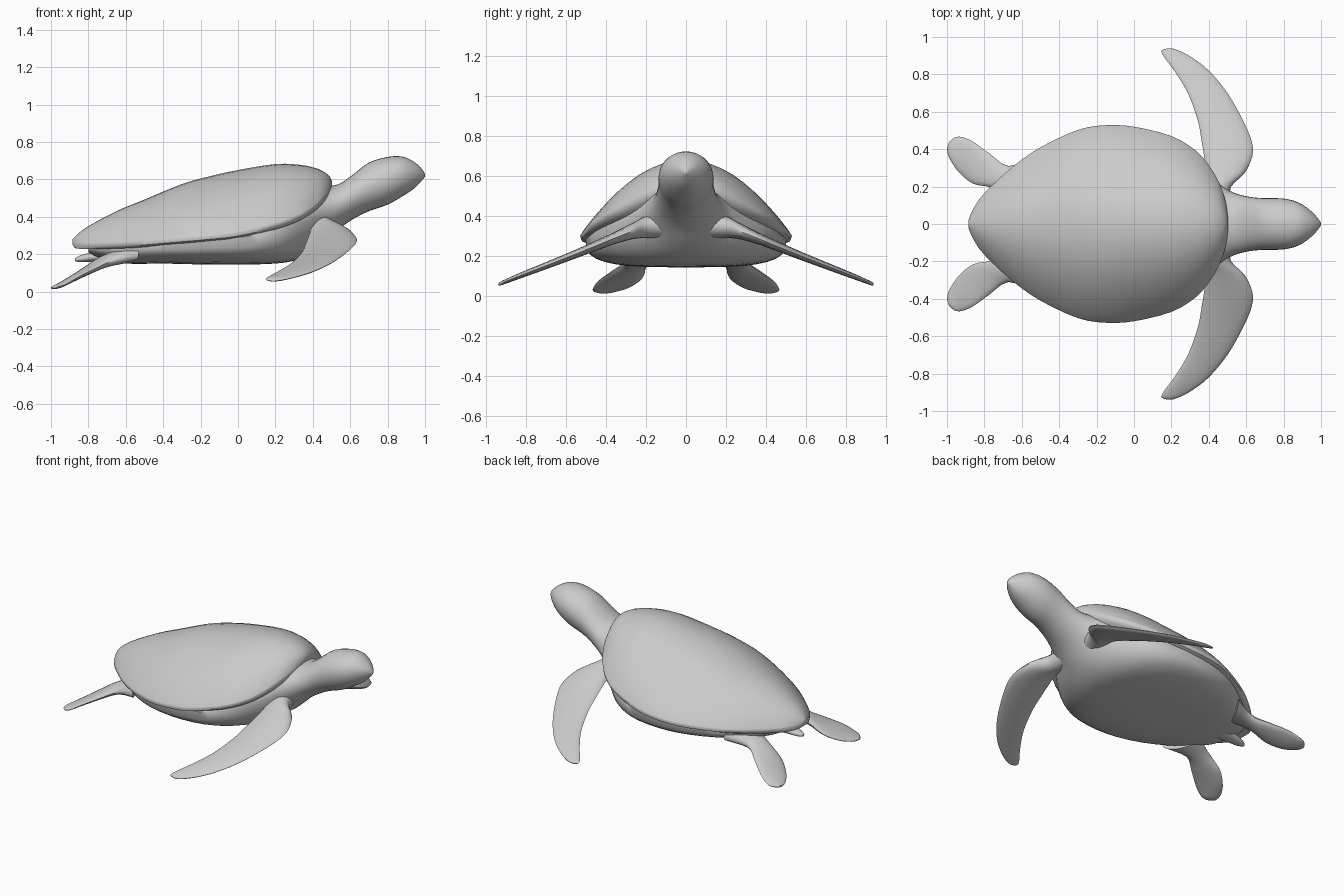
import bpy, bmesh, math
from mathutils import Vector

if "Cube" in bpy.data.objects:
    bpy.data.objects.remove(bpy.data.objects["Cube"])


def dense(rows, n):
    """Catmull-Rom interpolation through a table of section rows."""
    out = []
    last = len(rows) - 1
    for i in range(last):
        p0, p1 = rows[max(i - 1, 0)], rows[i]
        p2, p3 = rows[i + 1], rows[min(i + 2, last)]
        for k in range(n):
            t = k / n
            out.append([0.5 * (2 * b + (c - a) * t + (2 * a - 5 * b + 4 * c - d) * t * t
                               + (3 * b - a - 3 * c + d) * t ** 3)
                        for a, b, c, d in zip(p0, p1, p2, p3)])
    return out + [list(rows[-1])]


def loft(name, rings, mirror=False, angle=50):
    """Skin a list of point rings into a closed smooth object."""
    bm = bmesh.new()
    vs = [[bm.verts.new(p) for p in r] for r in rings]
    n = len(vs[0])
    for a, b in zip(vs, vs[1:]):
        for i in range(n):
            j = (i + 1) % n
            bm.faces.new((a[i], a[j], b[j], b[i]))
    bm.faces.new(vs[0])
    bm.faces.new(vs[-1])
    bmesh.ops.recalc_face_normals(bm, faces=bm.faces)
    me = bpy.data.meshes.new(name)
    bm.to_mesh(me)
    bm.free()
    ob = bpy.data.objects.new(name, me)
    bpy.context.collection.objects.link(ob)
    if mirror:
        ob.modifiers.new("mirror", 'MIRROR').use_axis = (False, True, False)
    bpy.ops.object.select_all(action='DESELECT')
    ob.select_set(True)
    bpy.context.view_layer.objects.active = ob
    bpy.ops.object.shade_smooth_by_angle(angle=math.radians(angle))
    return ob


# Carapace: x, half width, rim height, crest height
shell_rows = [(-.885, .02, .262, .28), (-.86, .08, .26, .305), (-.8, .165, .257, .35),
              (-.65, .305, .26, .43), (-.5, .41, .268, .492), (-.3, .503, .285, .575),
              (-.15, .528, .298, .617), (0, .52, .315, .65), (.2, .47, .362, .682),
              (.33, .392, .41, .678), (.41, .30, .46, .662), (.46, .21, .51, .64),
              (.49, .12, .545, .615), (.502, .04, .57, .592)]


def shell_ring(x, w, rim, top):
    pts = []
    for k in range(25):
        t = math.pi * (k / 24 - 0.5)
        c = max(math.cos(t), 0)
        pts.append((x, w * math.sin(t), rim + (top - rim) * c ** 1.85))
    lip = min(.03, w * .5)
    for f, d in ((.99, .6), (.93, 1), (.5, 1), (-.5, 1), (-.93, 1), (-.99, .6)):
        pts.append((x, w * f, rim - lip * d))
    return pts


loft("shell", [shell_ring(*r) for r in dense(shell_rows, 3)])

# Body, neck and head: x, half width, bottom, middle, top, squareness of belly
body_rows = [(-.8, .10, .21, .235, .26, 2), (-.74, .20, .18, .23, .26, 2.2),
             (-.6, .31, .15, .24, .28, 2.6), (-.4, .44, .15, .26, .29, 3),
             (-.18, .50, .145, .28, .32, 3.2), (.05, .49, .145, .295, .34, 3.2),
             (.2, .44, .15, .33, .40, 3), (.3, .37, .165, .36, .46, 2.6),
             (.38, .29, .20, .38, .52, 2.3), (.46, .21, .26, .42, .56, 2),
             (.54, .165, .335, .46, .575, 2), (.62, .145, .39, .51, .63, 2),
             (.7, .138, .43, .56, .69, 2), (.8, .136, .465, .60, .72, 2),
             (.88, .115, .51, .62, .722, 2), (.94, .075, .55, .63, .695, 2),
             (.98, .035, .59, .63, .66, 2), (1.0, .006, .615, .622, .63, 2)]


def body_ring(x, w, zb, zm, zt, e):
    pts = []
    for k in range(32):
        t = 2 * math.pi * k / 32
        c, s = math.cos(t), math.sin(t)
        q = 2 / e if s < 0 else 1
        y = math.copysign(abs(c) ** q, c) * w
        z = zm + (s * (zt - zm) if s > 0 else -abs(s) ** q * (zm - zb))
        pts.append((x, y, z))
    return pts


loft("body_and_head", [body_ring(*r) for r in dense(body_rows, 3)])


def flipper(name, rows):
    """Flat blade: each row is one edge point, the other edge point, half thickness."""
    rings = []
    for r in dense(rows, 3):
        a, b = Vector(r[:3]), Vector(r[3:6])
        mid, half = (a + b) / 2, (b - a) / 2
        rings.append([mid + half * math.cos(t) + Vector((0, 0, r[6] * math.sin(t)))
                      for t in (2 * math.pi * k / 16 for k in range(16))])
    loft(name, rings, mirror=True)


# Front flippers: y, trailing x, leading x, z, half thickness
front = [(.10, .34, .50, .36, .07), (.2, .365, .52, .347, .055), (.27, .385, .59, .325, .04),
         (.36, .375, .632, .29, .03), (.44, .362, .63, .257, .026), (.55, .342, .585, .212, .022),
         (.7, .288, .50, .153, .018), (.82, .215, .40, .107, .015), (.89, .163, .31, .079, .012),
         (.925, .147, .245, .065, .010), (.937, .17, .21, .06, .005)]
flipper("front_flippers", [(x0, y, z, x1, y, z, h) for y, x0, x1, z, h in front])

# Hind flippers: outer edge, inner edge, half thickness
flipper("hind_flippers", [
    (-.53, .36, .20, -.64, .14, .20, .045), (-.67, .31, .165, -.76, .195, .155, .033),
    (-.77, .375, .12, -.86, .215, .095, .024), (-.86, .44, .075, -.935, .275, .05, .018),
    (-.92, .465, .04, -.978, .335, .03, .014), (-.96, .462, .027, -.994, .37, .023, .011),
    (-.99, .435, .021, -1.0, .405, .02, .005)])

# Tail: a short tapering stub under the shell
tail_rows = [(-.66, .06, .16, .195, .23, 2), (-.76, .045, .16, .187, .215, 2),
             (-.84, .028, .158, .175, .195, 2), (-.872, .008, .163, .17, .178, 2)]
loft("tail", [body_ring(*r) for r in dense(tail_rows, 3)])
